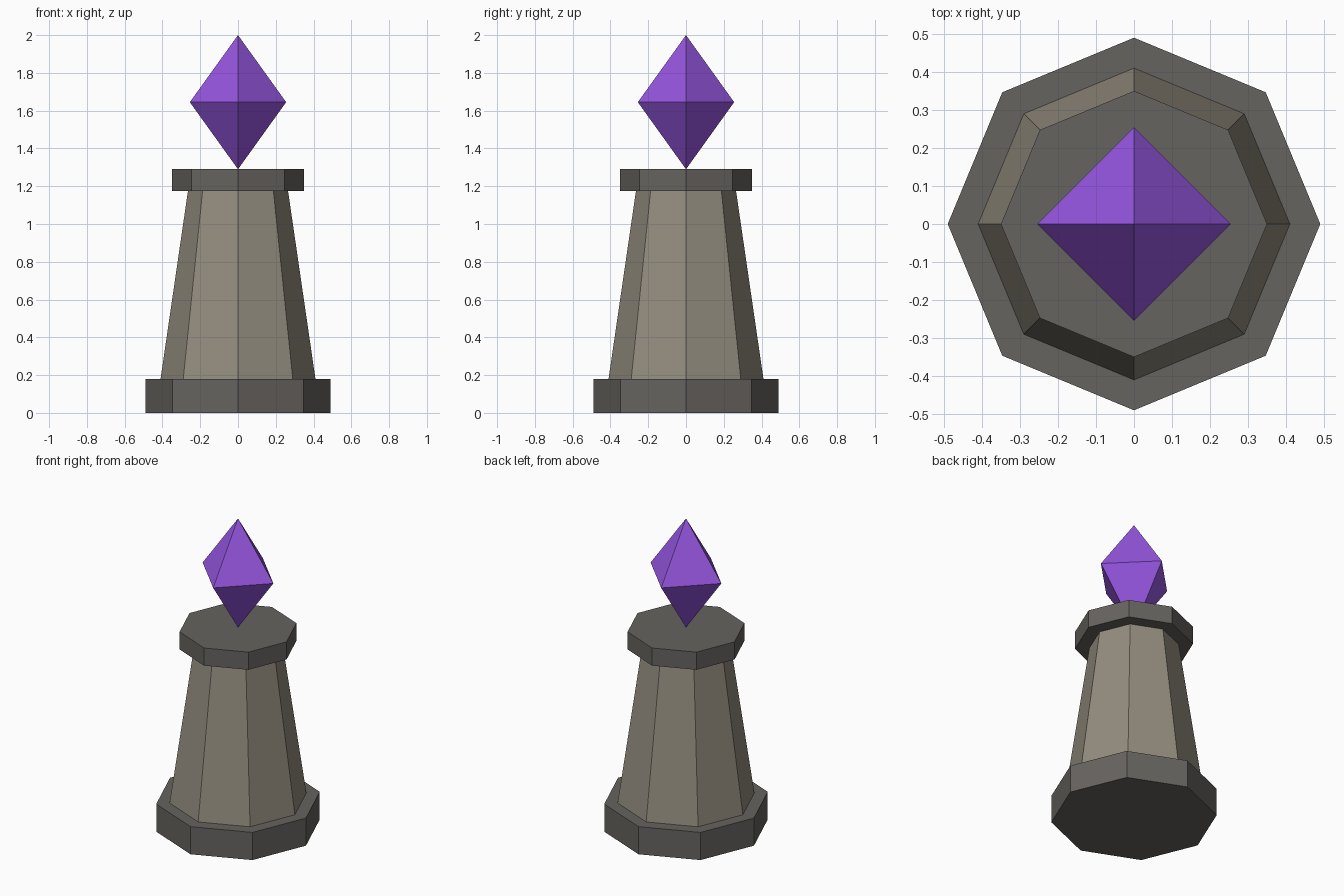
import bpy
import math

cube = bpy.data.objects.get("Cube")
if cube:
    bpy.data.objects.remove(cube, do_unlink=True)


def make_material(name, srgb):
    color = [(c / 255 / 12.92) if c < 11 else ((c / 255 + 0.055) / 1.055) ** 2.4 for c in srgb] + [1]
    mat = bpy.data.materials.new(name)
    mat.use_nodes = True
    mat.diffuse_color = color
    mat.node_tree.nodes["Principled BSDF"].inputs["Base Color"].default_value = color
    return mat


def tapered_prism(name, sides, r_bottom, r_top, z_bottom, z_top, mat):
    """Flat-sided prism, frustum or cone with its corners on the axes."""
    bpy.ops.mesh.primitive_cone_add(
        vertices=sides, radius1=r_bottom, radius2=r_top,
        depth=z_top - z_bottom, location=(0, 0, (z_bottom + z_top) / 2))
    obj = bpy.context.object
    obj.name = name
    obj.data.materials.append(mat)
    return obj


dark_stone = make_material("dark stone", (102, 99, 95))
pale_stone = make_material("pale stone", (148, 141, 127))
purple = make_material("purple crystal", (150, 86, 224))

# Octagonal stone pedestal
tapered_prism("base", 8, 0.49, 0.49, 0, 0.18, dark_stone)
tapered_prism("column", 8, 0.41, 0.265, 0.18, 1.175, pale_stone)
tapered_prism("cap", 8, 0.35, 0.35, 1.175, 1.29, dark_stone)

# Octahedral crystal balanced on the cap
mid = 1.645
verts = [(0.255 * math.cos(a), 0.255 * math.sin(a), mid)
         for a in (i * math.pi / 2 for i in range(4))]
verts += [(0, 0, 1.29), (0, 0, 2)]
faces = []
for i in range(4):
    j = (i + 1) % 4
    faces += [(i, j, 5), (j, i, 4)]
mesh = bpy.data.meshes.new("crystal")
mesh.from_pydata(verts, [], faces)
mesh.materials.append(purple)
crystal = bpy.data.objects.new("crystal", mesh)
bpy.context.collection.objects.link(crystal)
